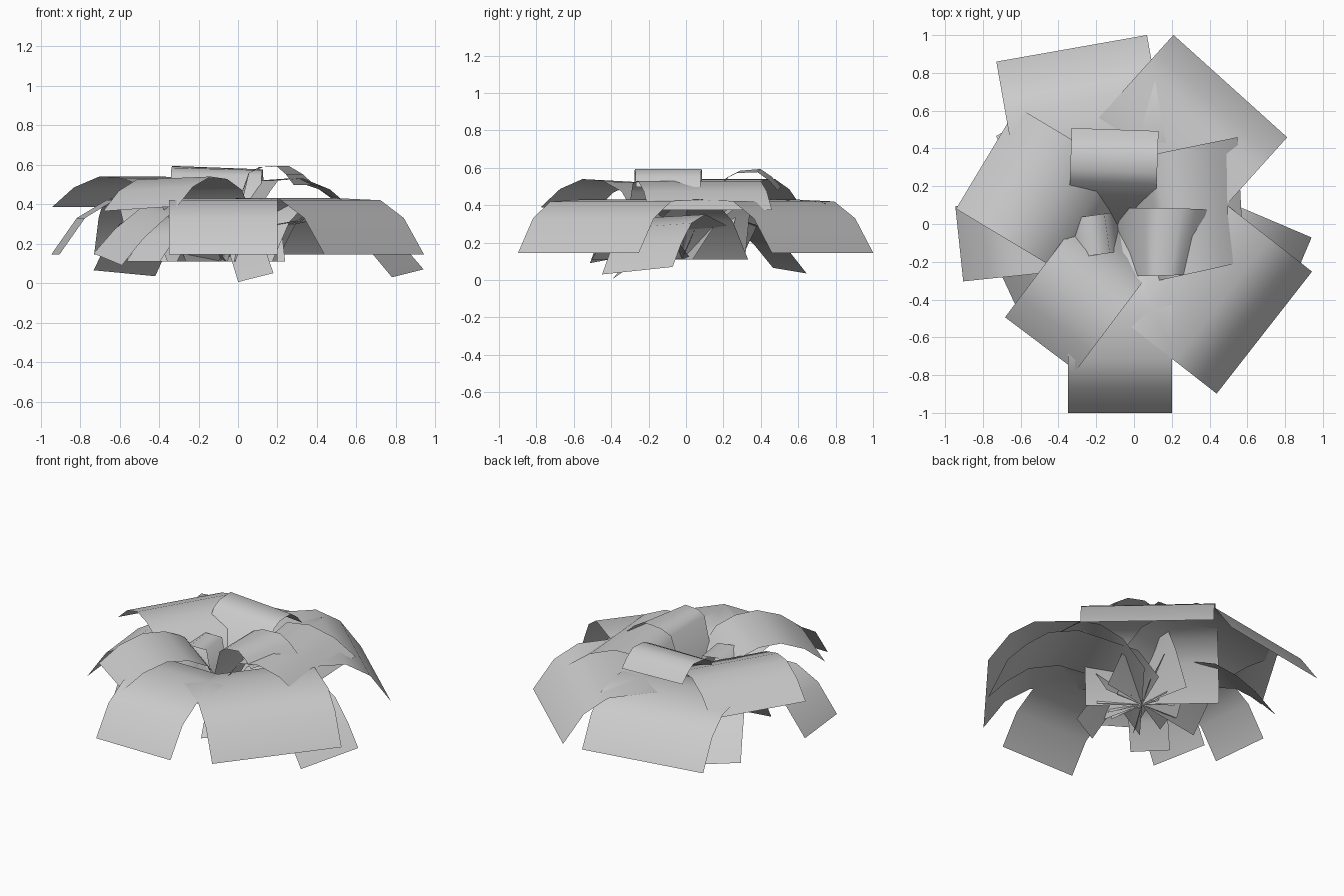
import bpy, bmesh, math
from mathutils import Vector

cube = bpy.data.objects.get("Cube")
if cube:
    bpy.data.objects.remove(cube)

mat = bpy.data.materials.new("leaf grey")
mat.use_nodes = True
GREY = (0.6, 0.6, 0.6, 1)
mat.diffuse_color = GREY
mat.node_tree.nodes["Principled BSDF"].inputs["Base Color"].default_value = GREY

BASE = Vector((-0.08, -0.02, 0))

# Leaf bends as (distance back from the tip, height), tip first
BROAD = [(0, .145), (.13, .33), (.28, .42), (.55, .43)]
UPPER = [(0, .385), (.13, .485), (.28, .54), (.42, .53)]
CROWN = [(0, .5), (.05, .555), (.11, .597), (.22, .59), (.28, .56)]
SKIRT = [(0, .05), (.12, .18), (.26, .29), (.45, .34)]

# Rising inner ends as (distance out from the base, height)
LOW_ROOT = [(.27, .41), (.13, .31), (0, .11)]
TALL_ROOT = [(.2, .47), (.1, .33), (0, .11)]
SKIRT_ROOT = [(.13, .27), (0, .11)]


def leaf(name, tip, angle, width, bends, root, roll=0.0, lift=0.0, twist=(0, 0)):
    """Strip of even width that rises from the base and arches over to its tip.
    Twist turns the cross edges, in degrees, at the tip and at the root."""
    a = math.radians(angle)
    out = Vector((math.cos(a), math.sin(a), 0))
    end = Vector((tip[0], tip[1], 0))
    length = (end - BASE).dot(out)
    rows = [(back, z + lift) for back, z in bends]
    limit = length - rows[-1][0] - 0.04
    rows += [(length - r, z) for r, z in root if r < limit]

    bm = bmesh.new()
    pairs = []
    for back, z in rows:
        t = back / length
        turn = a + math.pi / 2 + math.radians(twist[0] * (1 - t) + twist[1] * t)
        half = Vector((math.cos(turn) * width, math.sin(turn) * width, roll * (1 - t))) / 2
        mid = end - out * back + Vector((0, 0, z))
        pairs.append((bm.verts.new(mid - half), bm.verts.new(mid + half)))
    for (a0, b0), (a1, b1) in zip(pairs, pairs[1:]):
        bm.faces.new((a0, b0, b1, a1))
    mesh = bpy.data.meshes.new(name)
    bm.to_mesh(mesh)
    bm.free()
    mesh.materials.append(mat)
    for p in mesh.polygons:
        p.use_smooth = True
    obj = bpy.data.objects.new(name, mesh)
    bpy.context.collection.objects.link(obj)


# Broad outer leaves
leaf("broad_leaf_front", (-.075, -1.0), -90, .55, BROAD, LOW_ROOT)
leaf("broad_leaf_front_left", (.69, -.575), -38, .82, BROAD, LOW_ROOT)
leaf("broad_leaf_back_left", (.51, .73), 48, .81, BROAD, LOW_ROOT)
leaf("broad_leaf_back_right", (-.33, .93), 100, .81, BROAD, LOW_ROOT)
leaf("broad_leaf_right", (-.925, -.105), 186, .4, BROAD, LOW_ROOT)

# Upper leaves
leaf("upper_leaf_right", (-.78, .35), 149, .63, UPPER, TALL_ROOT)
leaf("upper_leaf_front_right", (-.495, -.635), 233, .47, UPPER, TALL_ROOT, roll=.025, lift=-.008)
leaf("upper_leaf_left", (.565, .13), 12, .66, UPPER, TALL_ROOT, lift=-.01, twist=(-9, 0))

# Small crown leaves
leaf("crown_leaf_back", (-.1, .5), 88, .46, CROWN, TALL_ROOT, roll=.022, lift=-.012)
leaf("crown_leaf_left", (.335, -.095), 0, .36, CROWN, TALL_ROOT, lift=-.003, twist=(-17, 9))
leaf("crown_leaf_right", (-.36, -.08), 188, .21, CROWN[:4], TALL_ROOT, lift=-.12)

# Drooping leaves underneath
leaf("skirt_leaf_left", (.86, -.26), -23, .41, SKIRT, SKIRT_ROOT, roll=.04)
leaf("skirt_leaf_back_right", (-.575, .555), 120, .36, SKIRT, SKIRT_ROOT, roll=.03)
leaf("skirt_leaf_right", (-.66, -.36), 205, .34, SKIRT, SKIRT_ROOT, roll=-.06, lift=.07)
leaf("skirt_leaf_front_right", (-.48, -.42), 225, .24, SKIRT[:3], SKIRT_ROOT, lift=.06)
leaf("skirt_leaf_front", (.09, -.36), -70, .19, SKIRT[:2], SKIRT_ROOT, roll=.045, lift=-.022)
